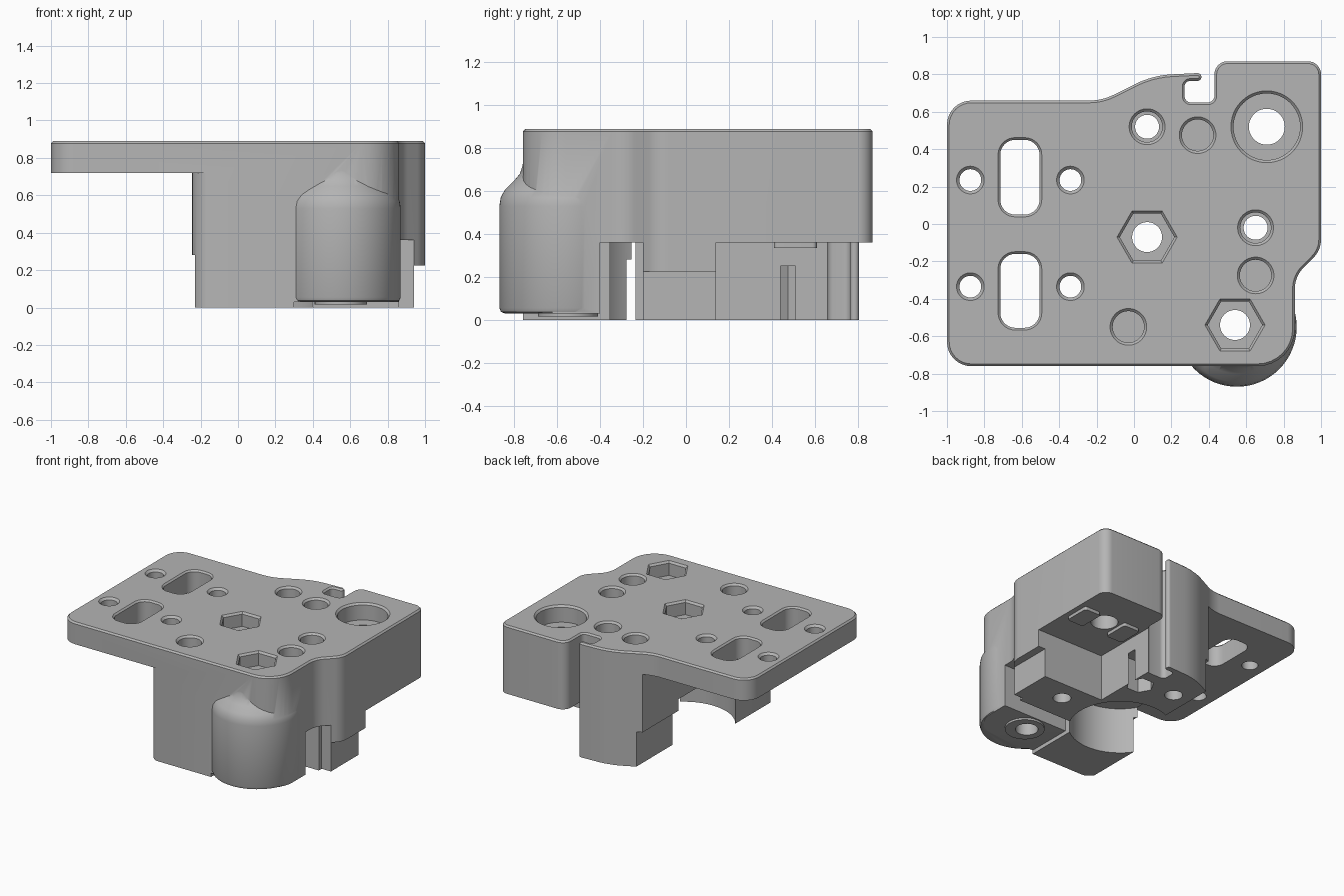
import bpy, bmesh
from math import cos, sin, pi, tan
from mathutils import Vector

if "Cube" in bpy.data.objects:
    bpy.data.objects.remove(bpy.data.objects["Cube"])

TOP, PLATE, CEIL = 0.89, 0.72, 0.36

grey = bpy.data.materials.new("grey plastic")
grey.use_nodes = True
grey.diffuse_color = (0.46, 0.46, 0.46, 1)
grey.node_tree.nodes["Principled BSDF"].inputs["Base Color"].default_value = (0.46, 0.46, 0.46, 1)


def rounded(corners, steps=8):
    """Closed 2D loop from (x, y, radius) corners."""
    loop = []
    for i, (x, y, r) in enumerate(corners):
        p = Vector((x, y))
        if not r:
            loop.append(p)
            continue
        u = (Vector(corners[i - 1][:2]) - p).normalized()
        v = (Vector(corners[(i + 1) % len(corners)][:2]) - p).normalized()
        half = u.angle(v) / 2
        centre = p + (u + v).normalized() * (r / sin(half))
        a = p + u * (r / tan(half)) - centre
        b = p + v * (r / tan(half)) - centre
        total = a.angle(b)
        for k in range(steps + 1):
            t = k / steps
            loop.append(centre + (a * sin((1 - t) * total) + b * sin(t * total)) / sin(total))
    return loop


def circle(x, y, r, n=48):
    return [Vector((x + r * cos(2 * pi * i / n), y + r * sin(2 * pi * i / n))) for i in range(n)]


def rect(x0, x1, y0, y1, r=0):
    return rounded([(x0, y0, r), (x1, y0, r), (x1, y1, r), (x0, y1, r)])


def loft(name, rings, chamfer=0):
    """Solid through equal-length (loop, z) rings, closed with caps."""
    bm = bmesh.new()
    rows = [[bm.verts.new((p.x, p.y, z)) for p in loop] for loop, z in rings]
    n = len(rows[0])
    for low, high in zip(rows, rows[1:]):
        for i in range(n):
            j = (i + 1) % n
            bm.faces.new((low[i], low[j], high[j], high[i]))
    bm.faces.new(rows[0])
    cap = bm.faces.new(rows[-1])
    bmesh.ops.recalc_face_normals(bm, faces=bm.faces)
    if chamfer:
        bmesh.ops.bevel(bm, geom=list(cap.edges), offset=chamfer, segments=1,
                        affect='EDGES', clamp_overlap=True)
    mesh = bpy.data.meshes.new(name)
    bm.to_mesh(mesh)
    bm.free()
    obj = bpy.data.objects.new(name, mesh)
    obj.data.materials.append(grey)
    bpy.context.collection.objects.link(obj)
    return obj


def prism(name, loop, z0, z1):
    return loft(name, [(loop, z0), (loop, z1)])


def lathe(name, x, y, profile, n=48):
    return loft(name, [(circle(x, y, r, n), z) for r, z in profile])


def combine(target, tool, operation='DIFFERENCE'):
    mod = target.modifiers.new("combine", 'BOOLEAN')
    mod.operation, mod.object, mod.solver = operation, tool, 'EXACT'
    bpy.context.view_layer.objects.active = target
    bpy.ops.object.modifier_apply(modifier=mod.name)
    bpy.data.objects.remove(tool)


# Whole silhouette, with the hooked cable slot at the back
outline = rounded([
    (-1, -0.76, 0.13), (0.86, -0.76, 0.2), (0.86, -0.28, 0.16), (1, -0.14, 0.14),
    (1, 0.87, 0.07), (0.43, 0.87, 0.07), (0.43, 0.65, 0.035), (0.27, 0.65, 0.035),
    (0.27, 0.765, 0.03), (0.36, 0.765, 0.02), (0.36, 0.808, 0.02),
    (0.1, 0.795, 0.5), (-0.17, 0.66, 0.3), (-1, 0.66, 0.13)])
body = loft("mount_body", [(outline, 0), (outline, TOP)], chamfer=0.012)

# Round screw boss swelling out of the front
BX, BY = 0.55, -0.55
combine(body, lathe("boss", BX, BY, [
    (0.295, 0.03), (0.313, 0.037), (0.32, 0.055), (0.32, 0.53), (0.314, 0.57), (0.295, 0.605),
    (0.25, 0.65), (0.225, 0.68), (0.212, 0.72), (0.205, 0.77)], 64), 'UNION')

# Space under the thin plate on the left
combine(body, prism("under_plate", rounded([
    (-1.2, -1, 0), (-0.12, -1, 0), (-0.12, -0.765, 0), (-0.245, -0.765, 0.11),
    (-0.245, 0, 0), (-0.11, 0, 0), (-0.11, 1, 0), (-1.2, 1, 0)]), -0.1, PLATE))

# Steps, channel and cavity on the underside: x0, x1, y0, y1, height
for box in [(0.42, 1.2, 0.14, 1, CEIL),
            (0.94, 1.2, -0.3, 0.2, 0.225),
            (0.3, 1.2, -0.4, -0.235, CEIL),
            (0.86, 1.2, -0.3, -0.2, CEIL),
            (0.3, 1.2, -1, -0.35, 0.03),
            (-0.4, -0.07, 0.1, 1, 0.27),
            (-0.4, -0.23, -1, 0.1, 0.28)]:
    combine(body, prism("step", rect(*box[:4]), -0.1, box[4]))
combine(body, lathe("centre_cavity", 0.07, -0.07, [(0.365, -0.1), (0.365, CEIL)], 64))

# Small pads beside the large bore, and the washer face under the boss
for x in (0.53, 0.89):
    combine(body, prism("pad", rect(x - 0.07, x + 0.07, 0.41, 0.61, 0.02), 0.335, 0.4), 'UNION')
combine(body, lathe("washer_face", BX, BY, [(0.14, 0.015), (0.14, 0.08)]), 'UNION')


def bore(x, y, r, floor, rim=0.014, n=48):
    """Pocket from the top face with a chamfered rim."""
    combine(body, lathe("bore", x, y, [
        (r, floor), (r, TOP - rim), (r + rim, TOP), (r + rim, TOP + 0.1)], n))


# Plate screw holes
for x in (-0.875, -0.34):
    for y in (-0.335, 0.235):
        bore(x, y, 0.058, -0.1, 0.016)

# Plate slots
for y0, y1 in ((0.05, 0.45), (-0.555, -0.16)):
    inner = rect(-0.715, -0.505, y0, y1, 0.08)
    outer = rect(-0.727, -0.493, y0 - 0.012, y1 + 0.012, 0.092)
    combine(body, loft("slot", [(inner, 0.5), (inner, TOP - 0.012), (outer, TOP), (outer, 1)]))

# Blind magnet pockets
for x, y in ((0.34, 0.475), (0.65, -0.275), (-0.03, -0.55)):
    bore(x, y, 0.084, TOP - 0.1)

# Stepped through holes
for x, y in ((0.07, 0.52), (0.65, -0.02)):
    bore(x, y, 0.082, TOP - 0.15)
    combine(body, lathe("through", x, y, [(0.064, -0.1), (0.064, 1)]))

# Hexagonal nut pockets with through holes
for x, y in ((0.07, -0.07), (0.54, -0.54)):
    bore(x, y, 0.146, TOP - 0.11, 0.015, 6)
    combine(body, lathe("through", x, y, [(0.08, -0.1), (0.08, 1)]))

# Large counterbore, and the nut trap below the back leg
bore(0.71, 0.52, 0.178, TOP - 0.13)
combine(body, lathe("through", 0.71, 0.52, [(0.096, -0.1), (0.096, 1)]))
combine(body, lathe("nut_trap", 0.34, 0.475, [(0.1, -0.1), (0.1, 0.25)], 6))

# Smooth shading with crisp edges
bpy.ops.object.select_all(action='DESELECT')
body.select_set(True)
bpy.context.view_layer.objects.active = body
bpy.ops.object.shade_smooth_by_angle(angle=pi / 6)
